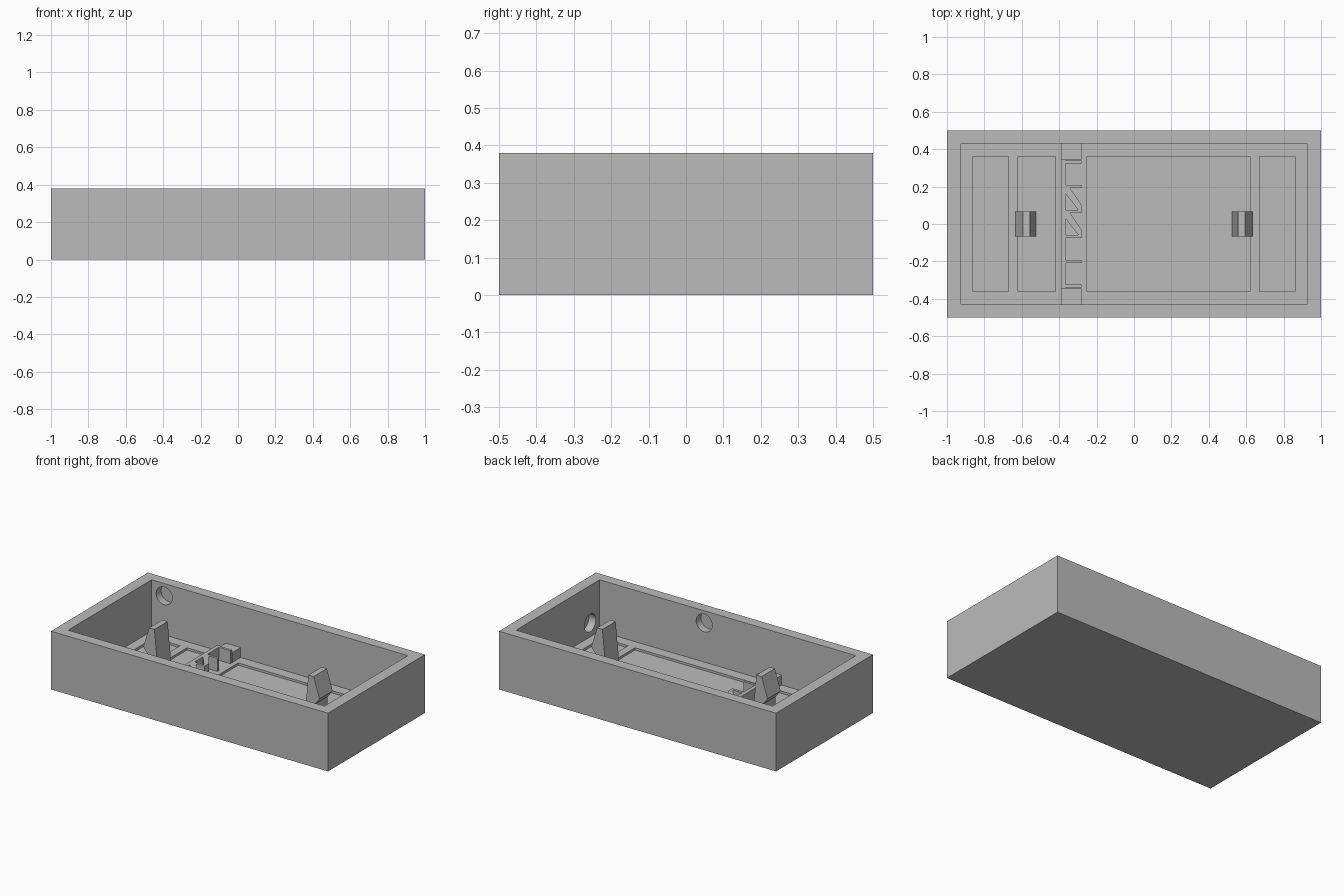
import bpy
import math
from mathutils import Vector

if "Cube" in bpy.data.objects:
    bpy.data.objects.remove(bpy.data.objects["Cube"], do_unlink=True)

grey = bpy.data.materials.new("plain_grey")
grey.use_nodes = True
colour = (0.5, 0.5, 0.5, 1)
grey.diffuse_color = colour
grey.node_tree.nodes["Principled BSDF"].inputs["Base Color"].default_value = colour

LENGTH, WIDTH, HEIGHT = 2.0, 1.0, 0.38
IN_X, IN_Y = 0.925, 0.43
FLOOR, PANEL = 0.045, 0.03


def prism(name, outline, low, high, place):
    """Extrude a closed outline between two levels."""
    n = len(outline)
    verts = [place(a, b, c) for c in (low, high) for a, b in outline]
    faces = [tuple(range(n))[::-1], tuple(range(n, 2 * n))]
    faces += [(i, (i + 1) % n, (i + 1) % n + n, i + n) for i in range(n)]
    mesh = bpy.data.meshes.new(name)
    mesh.from_pydata(verts, [], faces)
    mesh.materials.append(grey)
    obj = bpy.data.objects.new(name, mesh)
    bpy.context.collection.objects.link(obj)
    # Make the normals face outwards
    bpy.context.view_layer.objects.active = obj
    bpy.ops.object.mode_set(mode="EDIT")
    bpy.ops.mesh.select_all(action="SELECT")
    bpy.ops.mesh.normals_make_consistent(inside=False)
    bpy.ops.object.mode_set(mode="OBJECT")
    return obj


def box(name, x0, x1, y0, y1, z0, z1):
    outline = [(x0, y0), (x1, y0), (x1, y1), (x0, y1)]
    return prism(name, outline, z0, z1, lambda a, b, c: (a, b, c))


def cut(target, cutter):
    mod = target.modifiers.new("cut", "BOOLEAN")
    mod.operation = "DIFFERENCE"
    mod.solver = "EXACT"
    mod.object = cutter
    bpy.context.view_layer.objects.active = target
    bpy.ops.object.modifier_apply(modifier=mod.name)
    bpy.data.objects.remove(cutter, do_unlink=True)


# Open tray
tray = box("tray", -LENGTH / 2, LENGTH / 2, -WIDTH / 2, WIDTH / 2, 0, HEIGHT)
cut(tray, box("cavity", -IN_X, IN_X, -IN_Y, IN_Y, FLOOR, 1))

# Shallow panels sunk in the floor
for x0, x1 in ((-0.86, -0.67), (-0.62, -0.42), (-0.25, 0.62), (0.67, 0.86)):
    cut(tray, box("panel", x0, x1, -0.36, 0.36, PANEL, 0.1))

# Blind round sockets in the inner walls
for centre, axis in (((-0.834, IN_Y, 0.3), "Y"),
                     ((0.17, -IN_Y, 0.3), "Y"),
                     ((IN_X, -0.333, 0.136), "X")):
    turn = (math.pi / 2, 0, 0) if axis == "Y" else (0, math.pi / 2, 0)
    bpy.ops.mesh.primitive_cylinder_add(vertices=32, radius=0.058, depth=0.1,
                                        location=Vector(centre), rotation=turn)
    cut(tray, bpy.context.object)

# Snap hooks, mirrored left and right
hook = [(0.524, PANEL), (0.6, PANEL), (0.6, 0.165), (0.636, 0.21),
        (0.594, 0.345), (0.556, 0.345)]
for name, side in (("left_hook", 1), ("right_hook", -1)):
    prism(name, hook, -0.068, 0.068, lambda a, b, c: (side * a, c, b))

# Cross rack: end blocks, spine and dividers
X0, X1, SPINE = -0.39, -0.282, -0.365
TOP = 0.13
for name, y0, y1 in (("rack_front_end", -IN_Y, -0.345), ("rack_back_end", 0.345, IN_Y)):
    box(name, X0, X1, y0, y1, FLOOR, 0.11)
box("rack_spine", X0, SPINE, -0.345, 0.345, FLOOR, TOP)
PITCH, WALL = 0.133, 0.016
for i in range(6):
    y = -0.3325 + i * PITCH
    box("rack_divider", SPINE, X1, y - WALL / 2, y + WALL / 2, FLOOR, TOP)

# Diagonal braces in two of the compartments
for y in (-0.058, 0.075):
    brace = [(SPINE, y + 0.117), (SPINE, y + 0.085), (X1 - 0.016, y),
             (X1, y), (X1, y + 0.03), (X1 - 0.06, y + 0.117)]
    prism("rack_brace", brace, FLOOR, TOP, lambda a, b, c: (a, b, c))
